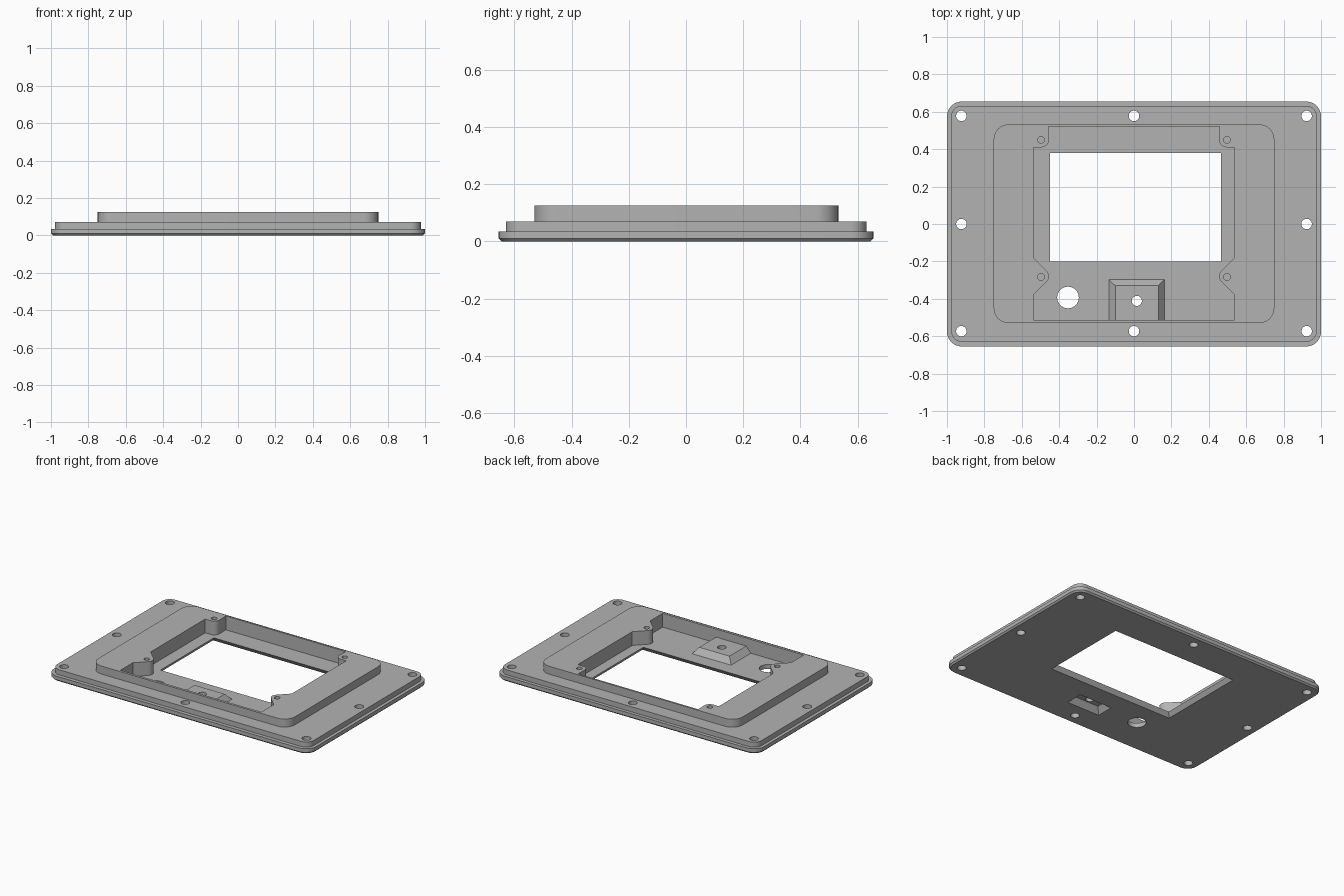
import bpy, bmesh
from math import cos, sin, radians

cube = bpy.data.objects.get("Cube")
if cube:
    bpy.data.objects.remove(cube, do_unlink=True)

grey = bpy.data.materials.new("plain grey")
grey.use_nodes = True
COLOUR = (0.45, 0.45, 0.45, 1)
grey.diffuse_color = COLOUR
grey.node_tree.nodes["Principled BSDF"].inputs["Base Color"].default_value = COLOUR


def arc(cx, cy, r, a0, a1, n=8):
    angles = [radians(a0 + (a1 - a0) * i / n) for i in range(n + 1)]
    return [(cx + r * cos(a), cy + r * sin(a)) for a in angles]


def circle(cx, cy, r):
    return arc(cx, cy, r, 0, 360, 32)[:-1]


def rect(x0, x1, y0, y1, grow=0.0):
    x0, x1, y0, y1 = x0 - grow, x1 + grow, y0 - grow, y1 + grow
    return [(x0, y0), (x1, y0), (x1, y1), (x0, y1)]


def round_rect(hx, y0, y1, r):
    return (arc(hx - r, y1 - r, r, 0, 90) + arc(r - hx, y1 - r, r, 90, 180)
            + arc(r - hx, y0 + r, r, 180, 270) + arc(hx - r, y0 + r, r, 270, 360))


def solid(name, *layers):
    """Closed solid lofted through (outline, z) layers, bottom to top."""
    bm = bmesh.new()
    rings = [[bm.verts.new((x, y, z)) for x, y in pts] for pts, z in layers]
    bm.faces.new(rings[0][::-1])
    bm.faces.new(rings[-1])
    for low, high in zip(rings, rings[1:]):
        for i in range(len(low)):
            j = (i + 1) % len(low)
            bm.faces.new((low[i], low[j], high[j], high[i]))
    bmesh.ops.recalc_face_normals(bm, faces=bm.faces)
    mesh = bpy.data.meshes.new(name)
    bm.to_mesh(mesh)
    bm.free()
    mesh.materials.append(grey)
    obj = bpy.data.objects.new(name, mesh)
    bpy.context.collection.objects.link(obj)
    return obj


def combine(body, tool, operation):
    mod = body.modifiers.new("combine", 'BOOLEAN')
    mod.operation, mod.solver, mod.object = operation, 'EXACT', tool
    bpy.context.view_layer.objects.active = body
    bpy.ops.object.modifier_apply(modifier=mod.name)
    bpy.data.objects.remove(tool, do_unlink=True)


# Flange with softened lower edge, then the stepped plate and raised rim
edge = round_rect(1.0, -0.655, 0.655, 0.08)
panel = solid("front_panel", (round_rect(0.99, -0.645, 0.645, 0.07), 0),
              (edge, 0.01), (edge, 0.035))
step = round_rect(0.978, -0.63, 0.632, 0.058)
combine(panel, solid("step", (step, 0.02), (step, 0.07)), 'UNION')
rim = round_rect(0.75, -0.53, 0.533, 0.08)
combine(panel, solid("rim", (rim, 0.05), (rim, 0.125)), 'UNION')

# Pocket inside the rim, leaving four screw bosses
half = ([(0.537, -0.513), (0.537, -0.378)] + arc(0.495, -0.28, 0.04, 225, 135)
        + [(0.537, -0.182), (0.537, 0.41)] + arc(0.495, 0.45, 0.04, 270, 180)
        + [(0.457, 0.52)])
pocket = half + [(-x, y) for x, y in reversed(half)]
combine(panel, solid("pocket", (pocket, 0.03), (pocket, 0.2)), 'DIFFERENCE')

# Sloped sensor housing against the front wall, hollow from below
foot = rect(-0.135, 0.162, -0.52, -0.297)
combine(panel, solid("housing", (foot, 0.02), (foot, 0.03),
                     (rect(-0.1, 0.13, -0.52, -0.33), 0.07)), 'UNION')
hollow = (-0.11, 0.14, -0.475, -0.355)
combine(panel, solid("hollow", (rect(*hollow, 0.008), -0.01),
                     (rect(*hollow, -0.03), 0.04)), 'DIFFERENCE')

# Display window, flared towards the underside
window = (-0.45, 0.465, -0.2, 0.38)
combine(panel, solid("window", (rect(*window, 0.027), -0.01),
                     (rect(*window), 0.0305), (rect(*window), 0.2)), 'DIFFERENCE')

# Mounting holes, button hole, sensor hole and blind boss holes
holes = [(x, y, 0.028, -0.1) for x in (-0.923, 0, 0.923) for y in (-0.573, 0, 0.578)
         if x or y]
holes += [(-0.353, -0.393, 0.058, -0.1), (0.015, -0.411, 0.027, -0.1)]
holes += [(x, y, 0.018, 0.05) for x in (-0.497, 0.497) for y in (-0.283, 0.45)]
for x, y, r, z in holes:
    ring = circle(x, y, r)
    combine(panel, solid("hole", (ring, z), (ring, 0.2)), 'DIFFERENCE')

bpy.ops.object.select_all(action='DESELECT')
panel.select_set(True)
bpy.context.view_layer.objects.active = panel
bpy.ops.object.shade_smooth_by_angle(angle=radians(30))
